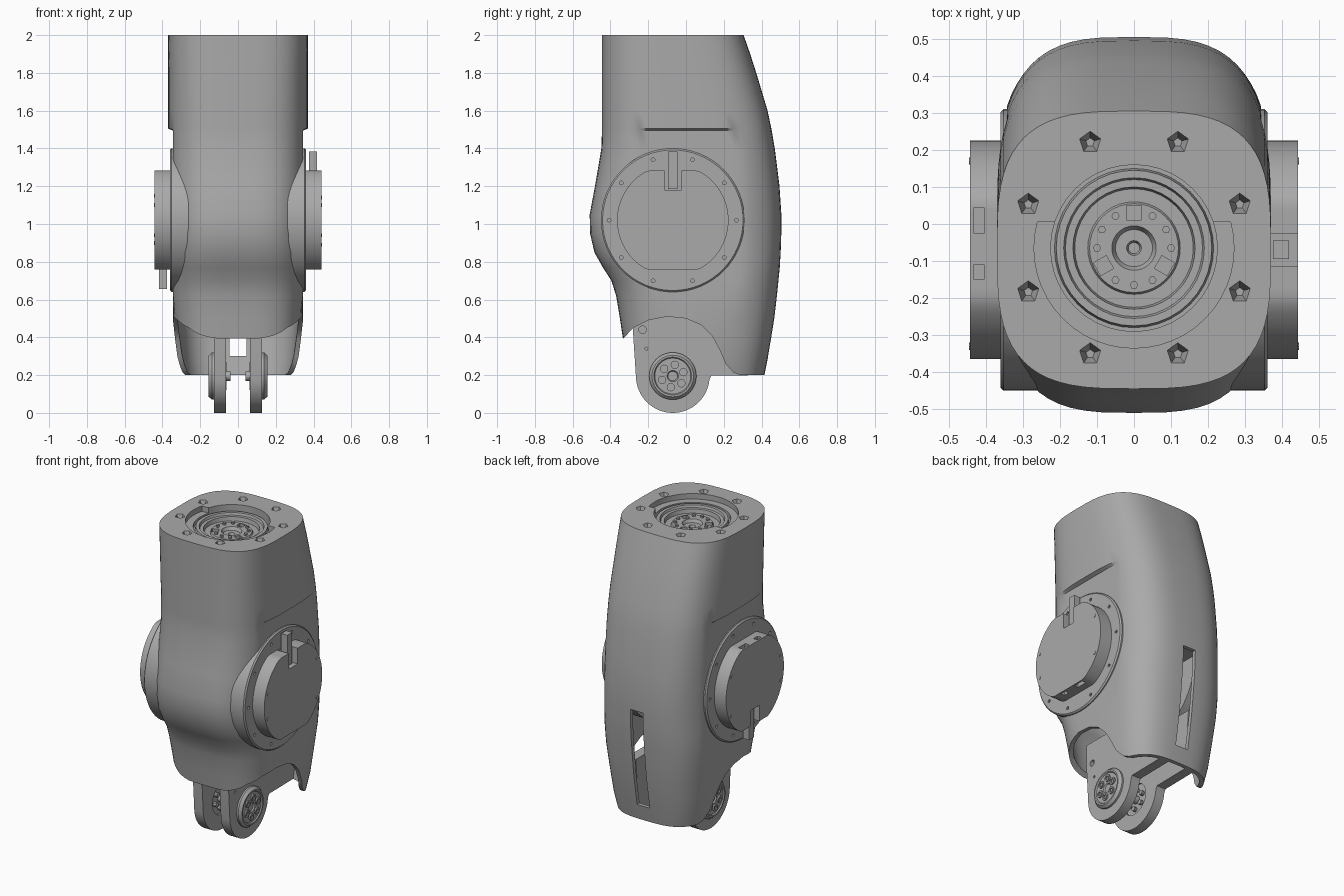
import bpy, bmesh, math
from mathutils import Vector, Matrix

if "Cube" in bpy.data.objects:
    bpy.data.objects.remove(bpy.data.objects["Cube"])

grey = bpy.data.materials.new("plain grey")
grey.use_nodes = True
grey.diffuse_color = (0.4, 0.4, 0.4, 1)
grey.node_tree.nodes["Principled BSDF"].inputs["Base Color"].default_value = (0.4, 0.4, 0.4, 1)

CY = -0.07    # joint axis, y
CZ = 1.02     # side disc centre, z
PIVOT_Z = 0.195


def finish(name, bm):
    bmesh.ops.recalc_face_normals(bm, faces=bm.faces)
    mesh = bpy.data.meshes.new(name)
    bm.to_mesh(mesh)
    bm.free()
    ob = bpy.data.objects.new(name, mesh)
    bpy.context.collection.objects.link(ob)
    mesh.materials.append(grey)
    return ob


def activate(ob):
    bpy.ops.object.select_all(action='DESELECT')
    ob.select_set(True)
    bpy.context.view_layer.objects.active = ob


def smooth(ob, angle=30):
    activate(ob)
    bpy.ops.object.shade_smooth_by_angle(angle=math.radians(angle))


def skin(name, rings):
    """Closed solid through rings of points."""
    bm = bmesh.new()
    rows = [[bm.verts.new(p) for p in ring] for ring in rings]
    n = len(rows[0])
    for a, b in zip(rows, rows[1:]):
        for i in range(n):
            bm.faces.new((a[i], a[(i + 1) % n], b[(i + 1) % n], b[i]))
    bm.faces.new(rows[0])
    bm.faces.new(rows[-1])
    return finish(name, bm)


def prism(name, pts, axis, a, b):
    """Extrude a flat outline along x (points y,z), y (points x,z) or z (points x,y)."""
    place = {'x': lambda p, d: (d, p[0], p[1]),
             'y': lambda p, d: (p[0], d, p[1]),
             'z': lambda p, d: (p[0], p[1], d)}[axis]
    return skin(name, [[place(p, d) for p in pts] for d in (a, b)])


def circle(c, r, n=40, start=0.0, sweep=360.0):
    steps = n if sweep == 360 else n + 1
    return [(c[0] + r * math.cos(math.radians(start + sweep * i / n)),
             c[1] + r * math.sin(math.radians(start + sweep * i / n))) for i in range(steps)]


def box(c, h, v):
    return [(c[0] - h, c[1] - v), (c[0] + h, c[1] - v), (c[0] + h, c[1] + v), (c[0] - h, c[1] + v)]


def cut(ob, cutters):
    for c in cutters:
        mod = ob.modifiers.new("cut", 'BOOLEAN')
        mod.operation = 'DIFFERENCE'
        mod.solver = 'EXACT'
        mod.object = c
        activate(ob)
        bpy.ops.object.modifier_apply(modifier=mod.name)
        bpy.data.objects.remove(c)


def lathe(name, profile, centre, axis='z', sign=1, n=40):
    rings = []
    for r, d in profile:
        pts = circle(centre, r, n)
        rings.append([(sign * d, p[0], p[1]) if axis == 'x' else (p[0], p[1], d) for p in pts])
    return skin(name, rings)


# Shell: stations of height, front, back, half width
stations = [(2, -.445, .305, .37), (1.9, -.445, .34, .37), (1.8, -.445, .372, .37),
            (1.6, -.445, .432, .37), (1.505, -.445, .452, .37), (1.495, -.445, .454, .37),
            (1.4, -.448, .47, .37), (1.2, -.482, .495, .37), (1.05, -.51, .505, .37),
            (.95, -.508, .505, .37), (.85, -.485, .502, .37), (.77, -.44, .497, .37),
            (.7, -.395, .49, .365), (.62, -.37, .482, .36), (.5, -.35, .468, .345),
            (.4, -.335, .452, .335), (.3, -.32, .435, .325), (.2, -.31, .415, .305)]


def section(z, front, back, half, inset=0.0, n=64, power=3.2):
    mid, depth = (front + back) / 2, (back - front) / 2 - inset
    limit = (0.345 if z < 1.5 else 1.0) - inset
    ring = []
    for i in range(n):
        t = 2 * math.pi * i / n
        c, s = math.cos(t), math.sin(t)
        x = (half - inset) * math.copysign(abs(c) ** (2 / power), c)
        y = mid + depth * math.copysign(abs(s) ** (2 / power), s)
        ring.append((max(-limit, min(limit, x)), y, z))
    return ring


shell = skin("shell", [section(*s) for s in stations])
hollow = [section(*s, inset=0.025) for s in stations if s[0] <= 1.05]
hollow.append([(x, y, 0.1) for x, y, z in hollow[-1]])
arch = [(-.7, .1), (-.7, .385), (-.33, .395), (-.28, .45), (-.2, .49), (-.1, .51), (0, .5),
        (.08, .465), (.14, .405), (.18, .33), (.21, .26), (.25, .215), (.3, .195), (.3, .1)]
top_centre = (0, -0.065)
cutters = [skin("hollow", hollow), prism("arch", arch, 'x', -.6, .6),
           prism("back_slot", box((0, .62), .045, .32), 'y', .3, .7),
           prism("top_well", circle(top_centre, .225), 'z', 1.9, 2.1),
           prism("top_step", circle((0, -.065), .27, 28, 165, 210), 'z', 1.965, 2.1)]
# Pentagonal sockets around the top
for x, y in circle(top_centre, .309, 8, 22.5):
    cutters.append(skin("socket", [circle3 for circle3 in
                   ([(p[0], p[1], z) for p in circle((x, y), r, 5, 90)]
                    for r, z in ((.012, 1.95), (.03, 2.0), (.03, 2.05)))]))
cut(shell, cutters)
smooth(shell)

# Stepped coupling inside the top well
coupling = lathe("top_coupling", [(.226, 1.89), (.226, 1.94), (.215, 1.94), (.21, 1.965),
                 (.19, 1.965), (.185, 1.95), (.165, 1.95), (.16, 1.925), (.125, 1.925),
                 (.12, 1.935), (.06, 1.935), (.05, 1.915), (.02, 1.915), (.015, 1.9)], top_centre)
pockets = []
for a in (90, 210, 330):
    x, y = circle(top_centre, .095, 1, a)[0]
    pockets.append(prism("pocket", circle((x, y), .028, 4, a + 45), 'z', 1.915, 2))
cut(coupling, pockets)
smooth(coupling)
for i, p in enumerate(circle(top_centre, .1, 12)):
    if i not in (3, 7, 11):
        prism("coupling_bolt", circle(p, .011, 6), 'z', 1.93, 1.947)

# Side joints; the opposite one is turned half a revolution
for s in (1, -1):
    side = "left" if s > 0 else "right"

    def at(y, dz):
        return (y, CZ + s * dz)

    flange = lathe(side + "_flange", [(.38, .2), (.38, .352), (.372, .36), (.3, .36)],
                   (CY, CZ), 'x', s, 64)
    cut(flange, [prism("screw_hole", circle(p, .01, 8), 'x', s * .345, s * .4)
                 for p in circle((CY, CZ), .337, 10)])
    smooth(flange)

    flat = .262
    outline = [(y, max(CZ - flat, min(CZ + flat, z))) for y, z in circle((CY, CZ), .295, 72)]
    cap = prism(side + "_cap", outline, 'x', s * .34, s * .443)
    cut(cap, [prism("notch", box(at(CY, .24), .045, .08), 'x', s * .362, s * .5),
              prism("port", box(at(.01, -.26), .035, .03), 'x', s * .405, s * .432),
              prism("port", box(at(-.13, -.26), .02, .03), 'x', s * .405, s * .432)])
    smooth(cap)
    prism(side + "_latch", box(at(CY, .265), .025, .1), 'x', s * .375, s * .418)
    for y, dz in ((.17, .12), (.17, -.13), (-.33, .08), (-.33, -.08)):
        prism(side + "_cap_screw", circle(at(y, dz), .01, 8), 'x', s * .44, s * .446)

    # Fork arm with its round lug
    lug = circle((CY, PIVOT_Z), .195, 28, 185, 170)
    arm_outline = [(-.28, .58), (-.28, .42)] + lug + [(.135, .197), (.39, .2), (.42, .58)]
    arm = prism(side + "_fork_arm", arm_outline, 'x', s * .063, s * .127)
    cut(arm, [prism("pin_hole", circle((-.23, .44), .02, 16), 'x', s * .1, s * .2),
              prism("pin_hole", circle((-.21, .34), .008, 12), 'x', s * .1, s * .2),
              prism("hub_seat", circle((CY, PIVOT_Z), .1, 32), 'x', s * .05, s * .08)])
    smooth(arm)
    hub = lathe(side + "_hub", [(.125, .12), (.125, .138), (.11, .155), (.1, .155),
                (.095, .148), (.03, .148), (.025, .14)], (CY, PIVOT_Z), 'x', s)
    smooth(hub)
    for p in circle((CY, PIVOT_Z), .06, 6, 20):
        bolt = lathe(side + "_hub_bolt", [(.022, .145), (.022, .157), (.012, .157),
                     (.012, .15)], p, 'x', s, 12)
        smooth(bolt)
        prism(side + "_inner_bolt", circle(p, .015, 8), 'x', s * .06, s * .085)
    inner = lathe(side + "_inner_spigot", [(.025, .085), (.025, .04), (.012, .04)],
                  (CY, PIVOT_Z), 'x', s, 16)
    smooth(inner)
